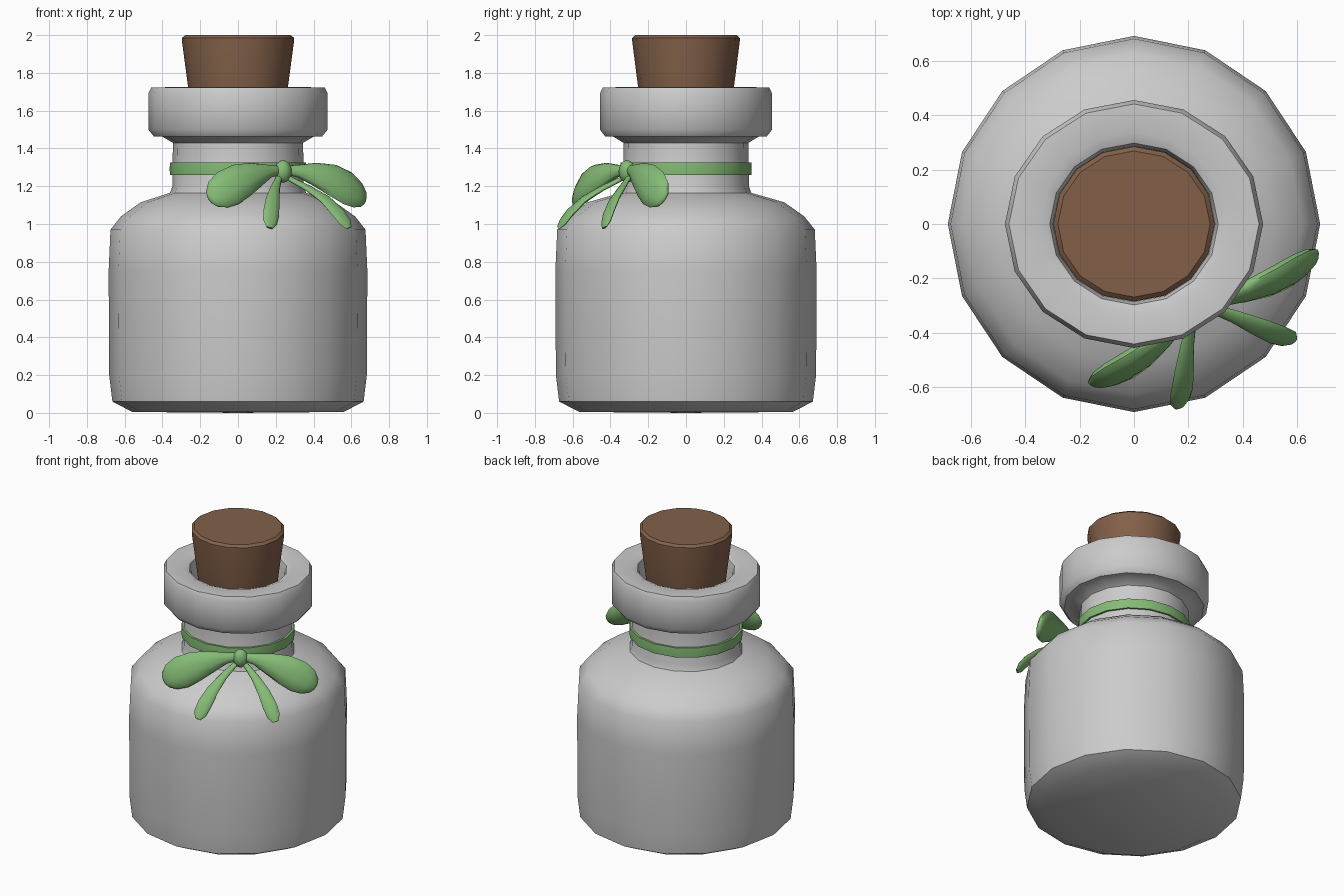
import bpy, bmesh, math
from mathutils import Vector, Matrix

if "Cube" in bpy.data.objects:
    bpy.data.objects.remove(bpy.data.objects["Cube"])


def material(name, rgb):
    m = bpy.data.materials.new(name)
    m.diffuse_color = (*rgb, 1)
    m.use_nodes = True
    m.node_tree.nodes["Principled BSDF"].inputs["Base Color"].default_value = m.diffuse_color
    return m


GREY = material("jar_grey", (0.60, 0.60, 0.60))
BROWN = material("cork_brown", (0.225, 0.117, 0.066))
GREEN = material("ribbon_green", (0.235, 0.50, 0.18))


def finish(bm, name, mat, angle=40):
    bmesh.ops.remove_doubles(bm, verts=bm.verts, dist=0.0005)
    bmesh.ops.recalc_face_normals(bm, faces=bm.faces)
    me = bpy.data.meshes.new(name)
    bm.to_mesh(me)
    bm.free()
    me.materials.append(mat)
    for p in me.polygons:
        p.use_smooth = True
    me.set_sharp_from_angle(angle=math.radians(angle))
    ob = bpy.data.objects.new(name, me)
    bpy.context.collection.objects.link(ob)
    return ob


def skin(bm, rings, closed=False):
    """Join successive rings of points with quads."""
    vs = [[bm.verts.new(p) for p in r] for r in rings]
    n = len(vs[0])
    for i in range(len(vs) if closed else len(vs) - 1):
        a, b = vs[i], vs[(i + 1) % len(vs)]
        for k in range(n):
            bm.faces.new((a[k], a[(k + 1) % n], b[(k + 1) % n], b[k]))
    return vs


def lathe(name, profile, mat, closed=False, sides=16):
    """Spin (radius, z) points; the upper parts are slightly oval."""
    rings = []
    for r, z in profile:
        fy = 0.96 if z > 1.15 else 1.01
        rings.append([(r * math.cos(2 * math.pi * k / sides),
                       r * fy * math.sin(2 * math.pi * k / sides), z)
                      for k in range(sides)])
    bm = bmesh.new()
    skin(bm, rings, closed)
    return finish(bm, name, mat)


# Hollow jar: base, body, shoulder, neck, lip and inner wall
lathe("jar", [
    (0, 0), (0.56, 0.005), (0.665, 0.06), (0.682, 0.2), (0.685, 0.75),
    (0.675, 0.97), (0.62, 1.04), (0.515, 1.115), (0.36, 1.165), (0.347, 1.2),
    (0.345, 1.43), (0.405, 1.465), (0.445, 1.463), (0.475, 1.5),
    (0.475, 1.69), (0.46, 1.722), (0.35, 1.725), (0.31, 1.71), (0.298, 1.67),
    (0.29, 1.2), (0.45, 1.09), (0.6, 0.95), (0.62, 0.1), (0, 0.05)], GREY)

# Tapered cork
lathe("cork", [(0, 1.42), (0.22, 1.42), (0.232, 1.44), (0.265, 1.73),
               (0.297, 1.97), (0.297, 1.985), (0.28, 2.0), (0, 2.0)], BROWN)

# Ribbon band round the neck
lathe("ribbon_band", [(0.335, 1.26), (0.36, 1.26), (0.362, 1.293),
                      (0.36, 1.325), (0.335, 1.325)], GREEN, closed=True)

# Bow frame: s runs along the bow, n points away from the jar
ANG = math.radians(-60)
N = Vector((math.cos(ANG), math.sin(ANG), 0))
T = Vector((-N.y, N.x, 0))
BOW_OFFSET = 0.05


def to_world(p):
    return T * (p.x + BOW_OFFSET) + N * p.y + Vector((0, 0, p.z))


def ribbon(name, stations, hint, mirror, sides=10):
    """Loft flat ovals along (s, n, z, half width, half thickness)."""
    pts = [Vector(s[:3]) for s in stations]
    rings = []
    for i, st in enumerate(stations):
        d = (pts[min(i + 1, len(pts) - 1)] - pts[max(i - 1, 0)]).normalized()
        w = (hint - d * hint.dot(d)).normalized()
        h = d.cross(w)
        ring = []
        for k in range(sides):
            a = 2 * math.pi * k / sides
            p = pts[i] + w * (st[3] * math.cos(a)) + h * (st[4] * math.sin(a))
            p.x *= mirror
            ring.append(to_world(p))
        rings.append(ring)
    bm = bmesh.new()
    vs = skin(bm, rings)
    bm.faces.new(vs[0])
    bm.faces.new(vs[-1])
    return finish(bm, name, GREEN, 60)


LOOP = [(0.02, 0.385, 1.285, 0.025, 0.02), (0.09, 0.40, 1.28, 0.036, 0.026),
        (0.18, 0.42, 1.262, 0.068, 0.034), (0.28, 0.435, 1.23, 0.095, 0.04),
        (0.365, 0.44, 1.19, 0.102, 0.038), (0.425, 0.44, 1.155, 0.085, 0.03),
        (0.462, 0.44, 1.13, 0.052, 0.018), (0.474, 0.44, 1.122, 0.02, 0.006)]
TAIL = [(0.01, 0.38, 1.265, 0.016, 0.012), (0.04, 0.41, 1.235, 0.018, 0.012),
        (0.10, 0.48, 1.19, 0.026, 0.013), (0.16, 0.56, 1.13, 0.038, 0.014),
        (0.205, 0.62, 1.06, 0.045, 0.014), (0.23, 0.65, 1.01, 0.04, 0.012),
        (0.243, 0.668, 0.98, 0.018, 0.006)]

# Two mirrored bow loops and tails
for side, m in (("left", -1), ("right", 1)):
    ribbon("bow_loop_" + side, LOOP, Vector((0, -0.35, 1)), m)
    ribbon("bow_tail_" + side, TAIL, Vector((1, 0, 0)), m)

# Knot
bm = bmesh.new()
bmesh.ops.create_uvsphere(bm, u_segments=12, v_segments=8, radius=1)
bmesh.ops.transform(bm, verts=bm.verts, matrix=(
    Matrix.Translation(to_world(Vector((0, 0.39, 1.278))))
    @ Matrix.Rotation(ANG, 4, 'Z')
    @ Matrix.Diagonal((0.042, 0.048, 0.06, 1))))
finish(bm, "bow_knot", GREEN, 60)
